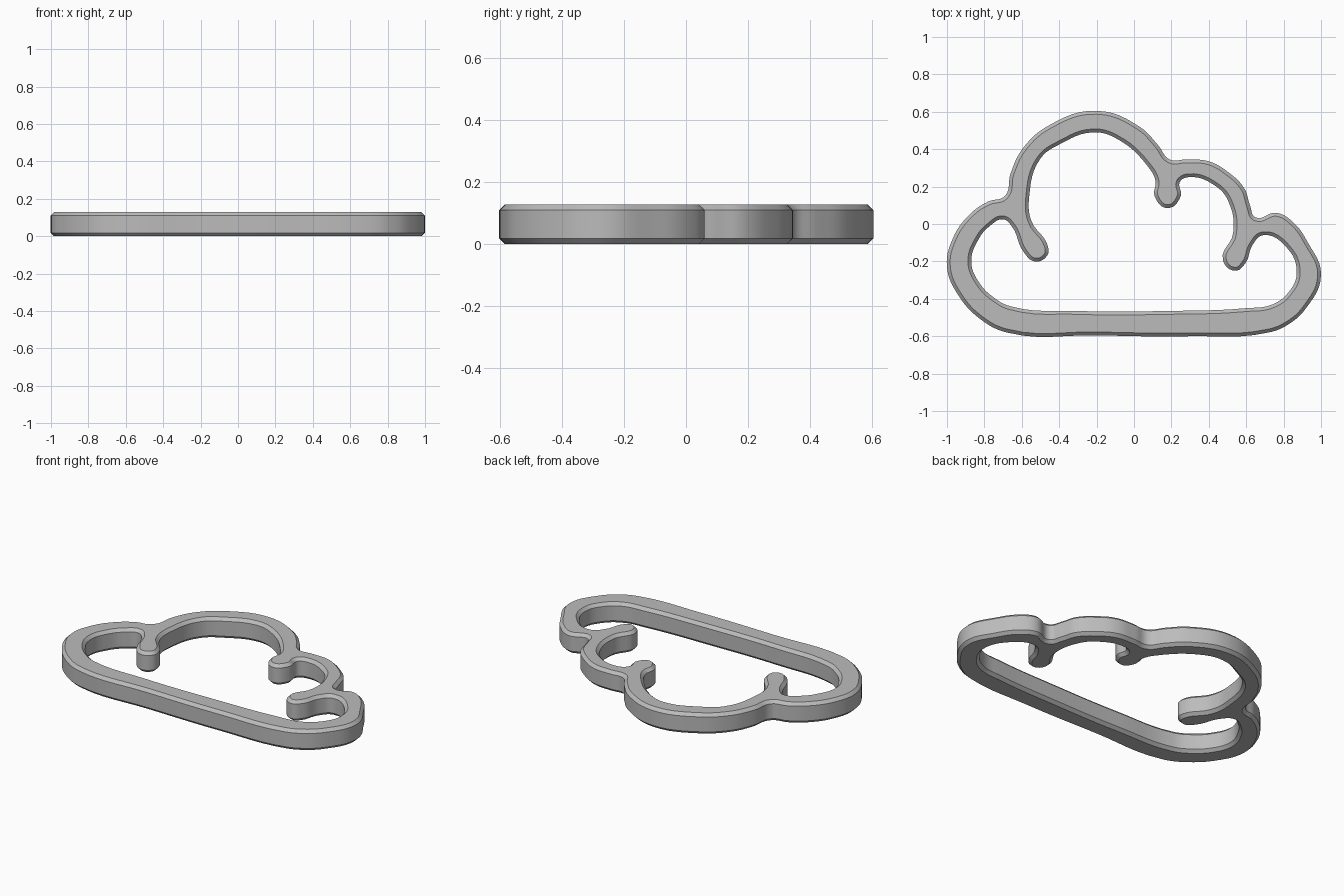
import bpy
import bmesh

HEIGHT = 0.128
CHAMFER = 0.018

default_cube = bpy.data.objects.get("Cube")
if default_cube:
    bpy.data.objects.remove(default_cube, do_unlink=True)


def make_material(name, colour):
    material = bpy.data.materials.new(name)
    material.use_nodes = True
    material.diffuse_color = colour
    shader = next(n for n in material.node_tree.nodes if n.type == 'BSDF_PRINCIPLED')
    shader.inputs["Base Color"].default_value = colour
    return material


def add_outline(curve, sections):
    """Join the sections into one smooth closed loop."""
    points = [point for section in sections for point in section]
    spline = curve.splines.new('BEZIER')
    spline.bezier_points.add(len(points) - 1)
    for bezier_point, (x, y) in zip(spline.bezier_points, points):
        bezier_point.co = (x, y, 0)
        bezier_point.handle_left_type = 'AUTO'
        bezier_point.handle_right_type = 'AUTO'
    spline.use_cyclic_u = True


# Outer edge, clockwise from the left puff
outer_left_puff = [(-1, -.23), (-.97, -.08), (-.88, .05), (-.78, .12), (-.69, .15)]
outer_main_puff = [(-.66, .27), (-.59, .41), (-.45, .53), (-.2, .605), (.03, .52), (.13, .42)]
outer_small_puff = [(.19, .345), (.28, .345), (.4, .335), (.5, .28), (.59, .19), (.62, .1)]
outer_right_puff = [(.65, .035), (.76, .06), (.85, .01), (.93, -.1), (1, -.27), (.92, -.45)]
outer_base = [(.82, -.54), (.72, -.58), (.3, -.6), (-.2, -.595), (-.68, -.58), (-.82, -.51), (-.94, -.38)]

# Inner edge, running around each of the inward stubs
inner_left_puff = [(-.87, -.2), (-.83, -.08), (-.77, -.01), (-.7, .025), (-.655, -.01)]
left_stub = [(-.59, -.15), (-.53, -.2), (-.465, -.17), (-.46, -.12), (-.55, .02)]
inner_main_puff = [(-.56, .15), (-.5, .35), (-.39, .43), (-.22, .49), (-.1, .46), (.08, .3)]
middle_stub = [(.115, .23), (.11, .15), (.18, .085), (.25, .15), (.245, .225)]
inner_small_puff = [(.29, .25), (.44, .2), (.505, .12), (.53, -.05)]
right_stub = [(.475, -.19), (.54, -.25), (.595, -.21), (.635, -.11)]
inner_right_puff = [(.69, -.06), (.82, -.13), (.87, -.26), (.83, -.36)]
inner_base = [(.74, -.43), (.6, -.45), (.18, -.465), (-.3, -.465), (-.66, -.44), (-.74, -.4), (-.83, -.31)]

# Chamfered, filled ring between the two edges
curve = bpy.data.curves.new("cloud_frame", 'CURVE')
curve.dimensions = '2D'
curve.fill_mode = 'BOTH'
curve.resolution_u = 6
curve.extrude = HEIGHT / 2 - CHAMFER
curve.bevel_depth = CHAMFER
curve.bevel_resolution = 0
curve.offset = -CHAMFER
add_outline(curve, [outer_left_puff, outer_main_puff, outer_small_puff,
                    outer_right_puff, outer_base])
add_outline(curve, [inner_left_puff, left_stub, inner_main_puff, middle_stub,
                    inner_small_puff, right_stub, inner_right_puff, inner_base])

frame = bpy.data.objects.new("cloud_frame", curve)
bpy.context.collection.objects.link(frame)
bpy.ops.object.select_all(action='DESELECT')
frame.select_set(True)
bpy.context.view_layer.objects.active = frame
bpy.ops.object.convert(target='MESH')
frame = bpy.context.object

# Weld the caps to the walls and rest the frame on the floor
bm = bmesh.new()
bm.from_mesh(frame.data)
bmesh.ops.remove_doubles(bm, verts=bm.verts, dist=0.0005)
bmesh.ops.recalc_face_normals(bm, faces=bm.faces)
bmesh.ops.translate(bm, verts=bm.verts, vec=(0, 0, HEIGHT / 2))
bm.to_mesh(frame.data)
bm.free()

frame.data.materials.clear()
frame.data.materials.append(make_material("plain grey", (0.5, 0.5, 0.5, 1)))
bpy.ops.object.shade_smooth_by_angle(angle=0.5)
